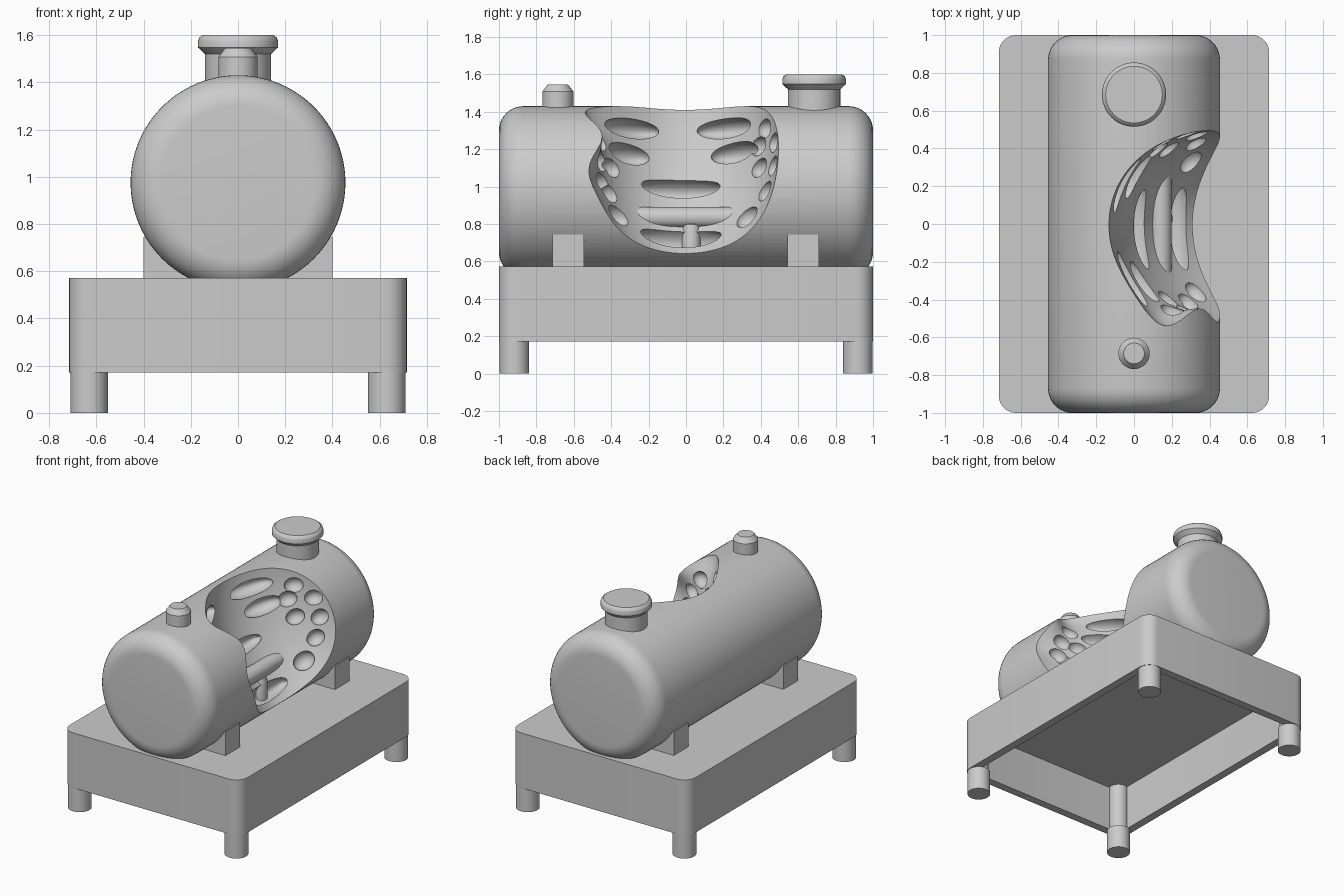
import bpy, bmesh, math
from mathutils import Vector, Matrix

if "Cube" in bpy.data.objects:
    bpy.data.objects.remove(bpy.data.objects["Cube"])


def finish(name, bm, angle=35):
    bmesh.ops.recalc_face_normals(bm, faces=bm.faces)
    me = bpy.data.meshes.new(name)
    bm.to_mesh(me)
    bm.free()
    ob = bpy.data.objects.new(name, me)
    bpy.context.collection.objects.link(ob)
    bpy.ops.object.select_all(action='DESELECT')
    ob.select_set(True)
    bpy.context.view_layer.objects.active = ob
    bpy.ops.object.shade_smooth_by_angle(angle=math.radians(angle))
    return ob


def loft(name, loops):
    """Skin a stack of equal-length loops and cap both ends."""
    bm = bmesh.new()
    rows = [[bm.verts.new(p) for p in loop] for loop in loops]
    n = len(rows[0])
    for a, b in zip(rows, rows[1:]):
        for i in range(n):
            j = (i + 1) % n
            bm.faces.new((a[i], a[j], b[j], b[i]))
    bm.faces.new(rows[0])
    bm.faces.new(rows[-1])
    return finish(name, bm)


def lathe(name, profile, centre, axis='z', n=48):
    """Profile points are (radius, height along axis)."""
    c = Vector(centre)
    loops = []
    for r, h in profile:
        ring = []
        for i in range(n):
            a = 2 * math.pi * i / n
            u, v = r * math.cos(a), r * math.sin(a)
            ring.append(c + Vector((u, v, h) if axis == 'z' else (u, h, v)))
        loops.append(ring)
    return loft(name, loops)


def outline(hx, hy, r, z, seg=8):
    pts = []
    for q, (sx, sy) in enumerate([(1, 1), (-1, 1), (-1, -1), (1, -1)]):
        for k in range(seg + 1):
            a = math.pi / 2 * (q + k / seg)
            pts.append((sx * (hx - r) + r * math.cos(a), sy * (hy - r) + r * math.sin(a), z))
    return pts


# Base: rounded tray, open underneath
loft("base", [outline(.715, 1, .09, .572), outline(.715, 1, .09, .172),
              outline(.655, .94, .02, .172), outline(.655, .94, .02, .505)])

# Legs, with a thinner shank up to the tray ceiling
for sx, tx in ((-1, "left"), (1, "right")):
    for sy, ty in ((-1, "front"), (1, "back")):
        lathe(f"{ty}_{tx}_leg", [(.079, 0), (.079, .172), (.068, .172), (.068, .52)],
              (sx * .63, sy * .918, 0), n=32)

# Saddles under the tank
for y, t in ((-.63, "front"), (.627, "back")):
    bm = bmesh.new()
    bmesh.ops.create_cube(bm, size=1, matrix=Matrix.Translation((0, y, .65)) @ Matrix.Diagonal((.8, .168, .19, 1)))
    finish(f"{t}_saddle", bm)

# Tank: cylinder along y with rounded ends
TR, TZ, F = .455, .975, .13
half = [(TR - F + F * math.sin(a), -1 + F - F * math.cos(a))
        for a in [math.pi / 2 * k / 10 for k in range(11)]]
tank = lathe("tank", half + [(r, -y) for r, y in reversed(half)], (0, 0, TZ), 'y', 96)

# Bowl cutter: ellipsoid facing 30 degrees up from +x, long around the tank
S = Vector((.5, .505, .84))
D = Vector((math.cos(math.pi / 6), 0, .5))
frame = Matrix((D, (0, 1, 0), (-D.z, 0, D.x))).transposed()
C = Vector((0, -.005, TZ)) + D * .527


def scale(v):
    return Vector([p / q for p, q in zip(v, S)])


def lip(p):
    """Wavy front lip: offset in y."""
    if p.y >= 0:
        return 0
    dent = math.exp(-((p.x - .36) ** 2 + (p.z - 1.27) ** 2) / .015)
    pull = math.exp(-((p.x - .14) ** 2 + (p.z - 1.42) ** 2) / .02)
    low = math.exp(-((p.x - .47) ** 2 + (p.z - 1.08) ** 2) / .015)
    return min(1, -p.y / .3) * (.06 * dent - .10 * pull - .03 * low)


bm = bmesh.new()
bmesh.ops.create_uvsphere(bm, u_segments=96, v_segments=64, radius=1,
                          matrix=Matrix.Translation(C) @ frame.to_4x4() @ Matrix.Diagonal((*S, 1)))
for v in bm.verts:
    v.co.y += lip(v.co)
cutter = finish("cutter_bowl", bm, 60)

# Pits: y, z, half length, half height
pits = [(-.03, .985, .25, .055), (-.03, .715, .27, .06),
        (-.28, 1.31, .17, .055), (.215, 1.31, .17, .055), (-.31, 1.175, .135, .058), (.26, 1.18, .14, .058)]
pits += [(y, z, .064, .052) for y, z in
         [(.425, 1.31), (.472, 1.235), (.39, 1.215), (.468, 1.11), (.395, 1.10), (.425, .975),
          (-.40, 1.10), (-.462, 1.135), (-.452, 1.24), (-.445, 1.02), (-.41, .965)]]
pits += [(.33, .835, .075, .06), (-.365, .845, .075, .055)]
bm = bmesh.new()
inv = frame.transposed()
for y, z, a, b in pits:
    # meet the bowl along a line parallel to x
    o, d = scale(inv @ (Vector((0, y, z)) - C)), scale(inv @ Vector((1, 0, 0)))
    qa, qb, qc = d.dot(d), o.dot(d), o.dot(o) - 1
    x = (-qb - math.sqrt(max(0, qb * qb - qa * qc))) / qa
    n = (frame @ scale(o + d * x)).normalized()
    u = (Vector((0, 1, 0)) - n * n.y).normalized()
    rot = Matrix((u, n.cross(u), n)).transposed().to_4x4()
    depth = .055 if a < .1 else .085
    p = Vector((x, y, z))
    p.y += lip(p)
    bmesh.ops.create_uvsphere(bm, u_segments=32, v_segments=20, radius=1,
                              matrix=Matrix.Translation(p) @ rot @ Matrix.Diagonal((a, b, depth, 1)))
pit_cutter = finish("cutter_pits", bm, 60)

for cut in (cutter, pit_cutter):
    m = tank.modifiers.new("cut", 'BOOLEAN')
    m.operation, m.solver, m.object = 'DIFFERENCE', 'EXACT', cut
    m.use_self = True
    bpy.context.view_layer.objects.active = tank
    bpy.ops.object.modifier_apply(modifier=m.name)
    bpy.data.objects.remove(cut)
bpy.ops.object.select_all(action='DESELECT')
tank.select_set(True)
bpy.ops.object.shade_smooth_by_angle(angle=math.radians(35))

# Bar half sunk in the bowl, with a short post
lathe("inner_bar", [(.057, -.34), (.057, .30)], (.142, 0, .835), 'y', 32)
lathe("inner_post", [(.05, .62), (.05, .77), (.04, .797), (.02, .81)], (.155, .028, 0), n=24)

# Filler cap and small valve on top
lathe("filler_cap", [(.14, 1.36), (.14, 1.52), (.17, 1.548), (.17, 1.575), (.164, 1.59), (.15, 1.6)], (0, .685, 0))
lathe("valve", [(.083, 1.38), (.083, 1.508), (.055, 1.545)], (0, -.685, 0), n=32)
